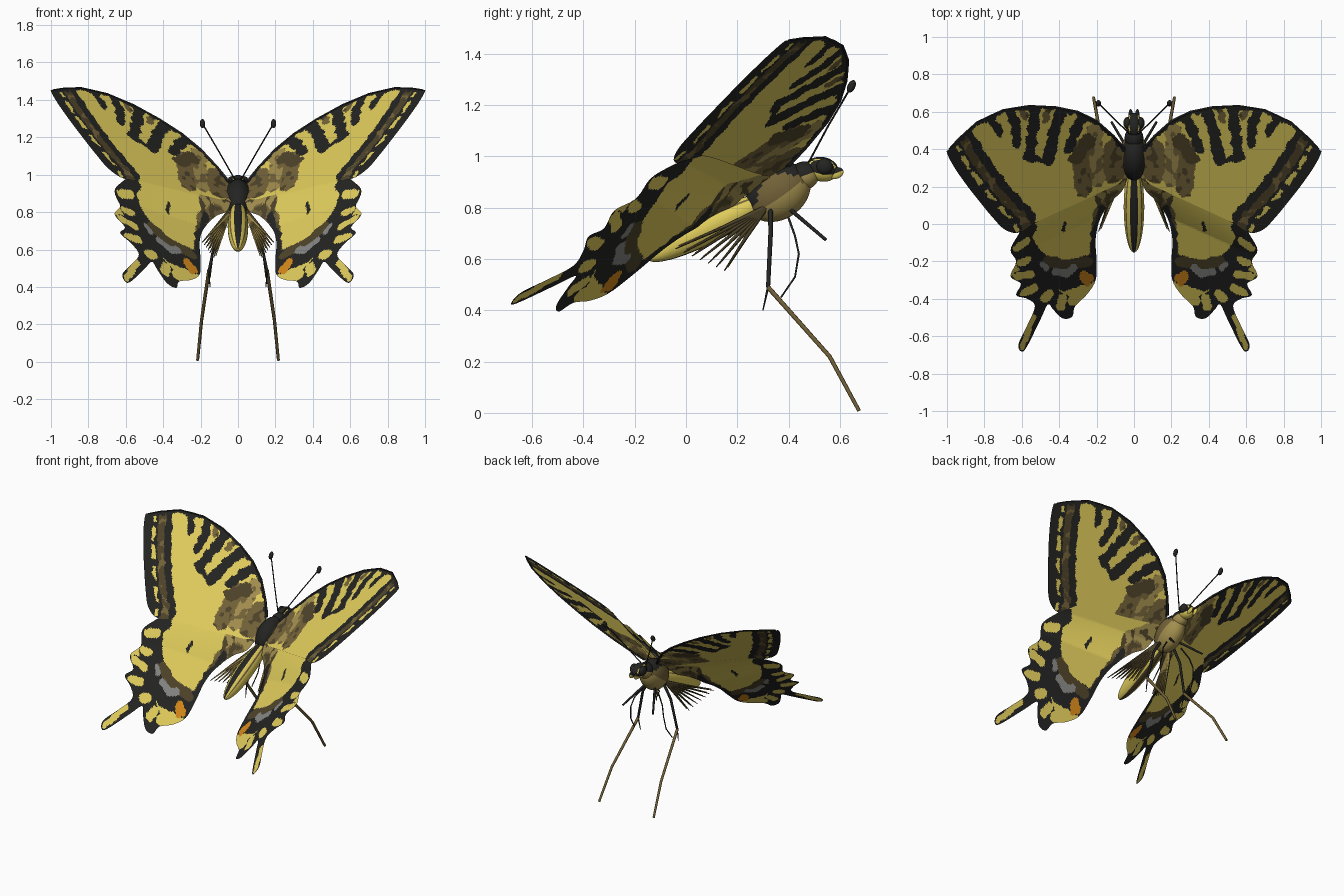
import bpy, bmesh, math
from mathutils import Vector, Matrix, noise, geometry

if "Cube" in bpy.data.objects:
    bpy.data.objects.remove(bpy.data.objects["Cube"])

# Materials
PALETTE = {
    "black": (.017, .017, .016),
    "yellow": (.74, .60, .105),
    "dark_brown": (.075, .056, .022),
    "brown": (.17, .12, .04),
    "tan": (.36, .27, .075),
    "grey": (.23, .23, .22),
    "orange": (.65, .24, .01),
}
NAMES = list(PALETTE)
MATERIALS = []
for name, rgb in PALETTE.items():
    mat = bpy.data.materials.new(name)
    mat.use_nodes = True
    mat.diffuse_color = (*rgb, 1)
    mat.node_tree.nodes["Principled BSDF"].inputs["Base Color"].default_value = (*rgb, 1)
    MATERIALS.append(mat)


def add_object(name, mesh, mirror=False, smooth=False):
    obj = bpy.data.objects.new(name, mesh)
    bpy.context.collection.objects.link(obj)
    if not mesh.materials:
        for mat in MATERIALS:
            mesh.materials.append(mat)
    if mirror:
        obj.modifiers.new("Mirror", "MIRROR").use_mirror_merge = False
    if smooth:
        for poly in mesh.polygons:
            poly.use_smooth = True
    return obj


# Flat geometry helpers for the wing outlines and markings
def vectors(points):
    return [Vector(p) for p in points]


def distance(p, line):
    best = (p - line[0]).length
    for a, b in zip(line, line[1:]):
        ab = b - a
        t = max(0, min(1, (p - a).dot(ab) / ab.length_squared))
        best = min(best, (p - a - ab * t).length)
    return best


def smooth_loop(points, steps):
    result, n = [], len(points)
    for i in range(n):
        a, b, c, d = (points[(i + k) % n] for k in (-1, 0, 1, 2))
        for s in range(steps):
            t = s / steps
            result.append(b + (c - a) * (t / 2) + (a * 2 - b * 5 + c * 4 - d) * (t * t / 2)
                          + (b * 3 - a - c * 3 + d) * (t ** 3 / 2))
    return result


def build_wing(name, outline, height, colour, raggedness, cell=.0085):
    border = smooth_loop(vectors(outline), 5)
    points = list(border)
    x_max = max(p.x for p in border)
    y_min, y_max = min(p.y for p in border), max(p.y for p in border)
    for row in range(int((y_max - y_min) / cell)):
        for col in range(int(x_max / cell)):
            points.append(Vector(((col + row % 2 / 2) * cell, y_min + row * cell)))
    verts, _, faces, *_ = geometry.delaunay_2d_cdt(
        points, [], [list(range(len(border)))], 1, .00001)
    mesh = bpy.data.meshes.new(name)
    mesh.from_pydata([(v.x, v.y, height(v)) for v in verts], [], faces)
    add_object(name, mesh, mirror=True)
    for poly in mesh.polygons:
        p = poly.center.to_2d()
        q = p.to_3d() * 30
        offset = Vector((noise.noise(q), noise.noise(q + Vector((9, 5, 3)))))
        poly.material_index = NAMES.index(colour(p + offset * raggedness, noise.noise(q * .8)))


def first_mark(p, marks):
    for colour, width, line in marks:
        if distance(p, line) < width:
            return colour
    return None


# Fore wings
def fore_height(p):
    return .69 + .52 * p.x + .62 * p.y


COSTA = vectors([(.05, .40), (.11, .47), (.2, .55), (.3, .60), (.42, .625), (.56, .632),
                 (.70, .61), (.84, .545), (.94, .455), (.99, .40)])
OUTER = vectors([(1, .38), (.965, .31), (.90, .215), (.83, .125), (.76, .04), (.69, -.03), (.61, -.045)])
TRAILING = vectors([(.5, .02), (.2, .16), (.06, .24)])
FORE_MARKS = [(c, w, vectors(line)) for c, w, line in [
    ("black", .024, [(.77, .57), (.72, .49)]),
    ("black", .024, [(.66, .60), (.63, .52), (.63, .43)]),
    ("black", .028, [(.53, .61), (.54, .50), (.56, .36)]),
    ("black", .03, [(.39, .60), (.43, .48), (.46, .34)]),
    ("black", .018, [(.45, .335), (.55, .35)]),
    ("black", .026, [(.28, .57), (.32, .48), (.35, .40)]),
    ("brown", .018, [(.60, .61), (.585, .57)]),
    ("brown", .018, [(.46, .61), (.47, .56)]),
    ("dark_brown", .035, [(.24, .45), (.31, .35)]),
    ("brown", .045, [(.29, .40), (.27, .19)]),
    ("tan", .04, [(.21, .50), (.20, .24)]),
    ("brown", .08, [(.07, .40), (.12, .30)]),
]]
MARGIN = [(.055, "black"), (.075, "spots"), (.09, "black"), (.135, "dark_brown"), (.18, "black")]


def fore_colour(p, blotch):
    if distance(p, COSTA) < .017:
        return "black"
    d = distance(p, OUTER[:-1])
    for limit, colour in MARGIN:
        if d < limit:
            if colour == "spots":
                return "yellow" if p.y * 11 % 1 > .3 else "black"
            if colour == "dark_brown" and blotch > .15:
                return "brown"
            return colour
    colour = first_mark(p, FORE_MARKS)
    if colour in ("brown", "tan") and blotch > .18:
        return "dark_brown" if colour == "brown" else "brown"
    return colour or "yellow"


build_wing("fore_wings", COSTA + OUTER + TRAILING, fore_height, fore_colour, .014)


# Hind wings, tucked under the fore wings and folding down beyond their trailing edge
def hind_height(p):
    z = .57 + .67 * p.x + .8 * p.y
    below_fore_wing = .25 - .45 * p.x - p.y
    blend = max(0, min(1, 1 - below_fore_wing / .13))
    return z + blend * (fore_height(p) - .006 - z)


HIND_OUTLINE = [
    (.04, .33), (.2, .25), (.5, .09), (.56, .03), (.62, -.06), (.66, -.14), (.63, -.20),
    (.66, -.28), (.605, -.32), (.63, -.38), (.57, -.40), (.53, -.44), (.57, -.54), (.617, -.64),
    (.605, -.68), (.575, -.66), (.50, -.51), (.46, -.43), (.43, -.46), (.38, -.505), (.33, -.495),
    (.315, -.44), (.25, -.375), (.205, -.30), (.20, -.2), (.205, -.08), (.18, .03), (.12, .12), (.05, .2)]
HIND_MARKS = [(c, w, vectors(line)) for c, w, line in [
    ("orange", .033, [(.252, -.295), (.26, -.285)]),
    ("yellow", .018, [(.57, -.09), (.63, -.13)]),
    ("yellow", .018, [(.57, -.19), (.61, -.21)]),
    ("yellow", .019, [(.55, -.27), (.63, -.28)]),
    ("yellow", .02, [(.53, -.34), (.59, -.37)]),
    ("yellow", .022, [(.45, -.37), (.48, -.40)]),
    ("yellow", .022, [(.38, -.39), (.39, -.44)]),
    ("yellow", .027, [(.29, -.36), (.33, -.41)]),
    ("yellow", .014, [(.54, -.50), (.598, -.66)]),
    ("grey", .02, [(.32, -.235), (.36, -.265), (.42, -.255)]),
    ("grey", .014, [(.47, -.235), (.49, -.215)]),
    ("dark_brown", .03, [(.25, -.20), (.36, -.22), (.46, -.20)]),
    ("black", .075, [(.24, -.24), (.36, -.28), (.46, -.27), (.55, -.20), (.61, -.11)]),
    ("black", .07, [(.36, -.46), (.46, -.40), (.60, -.32)]),
    ("black", .05, [(.50, -.45), (.60, -.67)]),
    ("black", .042, [(.56, -.02), (.63, -.12)]),
    ("black", .01, [(.37, .0), (.375, -.03)]),
    ("black", .02, [(.21, -.06), (.21, -.2)]),
    ("black", .014, [(.17, .09), (.215, -.05)]),
    ("brown", .04, [(.10, .14), (.18, .05), (.20, -.17)]),
    ("tan", .06, [(.07, .26), (.15, .14)]),
]]


def hind_colour(p, blotch):
    colour = first_mark(p, HIND_MARKS)
    if colour in ("brown", "tan") and blotch > .12:
        return "dark_brown"
    return colour or "yellow"


build_wing("hind_wings", HIND_OUTLINE, hind_height, hind_colour, .008)


# Rounded body parts, coloured by a rule in their own unit space
def ellipsoid(name, centre, size, tilt, rule, mirror=False):
    bm = bmesh.new()
    bmesh.ops.create_uvsphere(bm, u_segments=32, v_segments=24, radius=1,
                              matrix=Matrix.Rotation(math.pi / 2, 4, "X"))
    for face in bm.faces:
        face.material_index = NAMES.index(rule(face.calc_center_median()))
    bm.transform(Matrix.Translation(centre) @ Matrix.Rotation(math.radians(tilt), 4, "X")
                 @ Matrix.Diagonal((*size, 1)))
    mesh = bpy.data.meshes.new(name)
    bm.to_mesh(mesh)
    bm.free()
    add_object(name, mesh, mirror, smooth=True)


def abdomen_rule(c):
    side = abs(c.x) / max(.05, math.sqrt(1 - min(.99, c.y * c.y)))
    if side < .38:
        return "black" if c.z > 0 else "dark_brown"
    return "brown" if c.z > 0 and .68 < side < .85 else "yellow"


def thorax_rule(c):
    return "black" if c.z > .15 and abs(c.x) < .75 else "tan" if c.z < -.2 else "brown"


def head_rule(c):
    return "yellow" if c.z < -.35 or .5 < abs(c.x) < .62 else "black"


ellipsoid("abdomen", (0, .09, .722), (.055, .27, .06), 27, abdomen_rule)
ellipsoid("thorax", (0, .36, .86), (.078, .135, .105), 35, thorax_rule)
ellipsoid("neck", (0, .46, .925), (.05, .06, .055), 20, lambda c: "black" if c.z > 0 else "tan")
ellipsoid("head", (0, .53, .95), (.044, .065, .048), -10, head_rule)
ellipsoid("eyes", (.035, .54, .96), (.022, .032, .032), 0, lambda c: "black", mirror=True)
ellipsoid("palps", (.018, .585, .935), (.011, .03, .022), 20,
          lambda c: "yellow" if c.z < 0 else "black", mirror=True)


# Slender parts, swept along paths and mirrored
def tubes(name, paths, colour, radius, taper=1):
    curve = bpy.data.curves.new(name, "CURVE")
    curve.dimensions = "3D"
    curve.bevel_depth = radius
    curve.bevel_resolution = 1
    curve.use_fill_caps = True
    for path in paths:
        spline = curve.splines.new("POLY")
        spline.points.add(len(path) - 1)
        for i, point in enumerate(path):
            spline.points[i].co = (*point, 1)
            spline.points[i].radius = 1 + (taper - 1) * i / (len(path) - 1)
    source = bpy.data.objects.new(name + "_path", curve)
    bpy.context.collection.objects.link(source)
    graph = bpy.context.evaluated_depsgraph_get()
    mesh = bpy.data.meshes.new_from_object(source.evaluated_get(graph))
    bpy.data.objects.remove(source)
    mesh.materials.clear()
    mesh.materials.append(MATERIALS[NAMES.index(colour)])
    add_object(name, mesh, mirror=True, smooth=True)


tubes("wing_leading_veins", [[(p.x, p.y, fore_height(p)) for p in COSTA]], "black", .007, .5)
tubes("antennae", [[(.02, .48, .98), (.10, .555, 1.12), (.185, .64, 1.265)]], "black", .0037)
ellipsoid("antenna_clubs", (.19, .645, 1.273), (.014, .015, .026), -25, lambda c: "black", mirror=True)
tubes("hind_leg_thighs", [[(.05, .33, .80), (.11, .33, .70), (.155, .32, .49)]], "black", .010, .8)
tubes("hind_leg_shins", [[(.155, .32, .49), (.195, .56, .22), (.216, .675, .008)]], "brown", .010, .8)
tubes("hind_leg_spurs", [[(.155, .32, .49), (.15, .30, .40)]], "black", .005, .5)
tubes("middle_legs", [[(.06, .40, .76), (.11, .425, .69), (.13, .44, .62), (.14, .425, .53),
                       (.15, .37, .45)]], "black", .005, .7)
tubes("front_legs", [[(.04, .41, .79), (.12, .545, .675)]], "black", .008, .8)

# Hair fans beside the abdomen
for colour, shift in (("dark_brown", 0), ("tan", .012)):
    hairs = []
    for i in range(7):
        tip = Vector((.13, .15, .555)).lerp(Vector((.19, -.04, .64)), i / 6)
        hairs.append([(.05, .31 - shift, .80 - shift), tip + Vector((-shift, shift, shift))])
    tubes(colour + "_hair_fans", hairs, colour, .012, .2)
